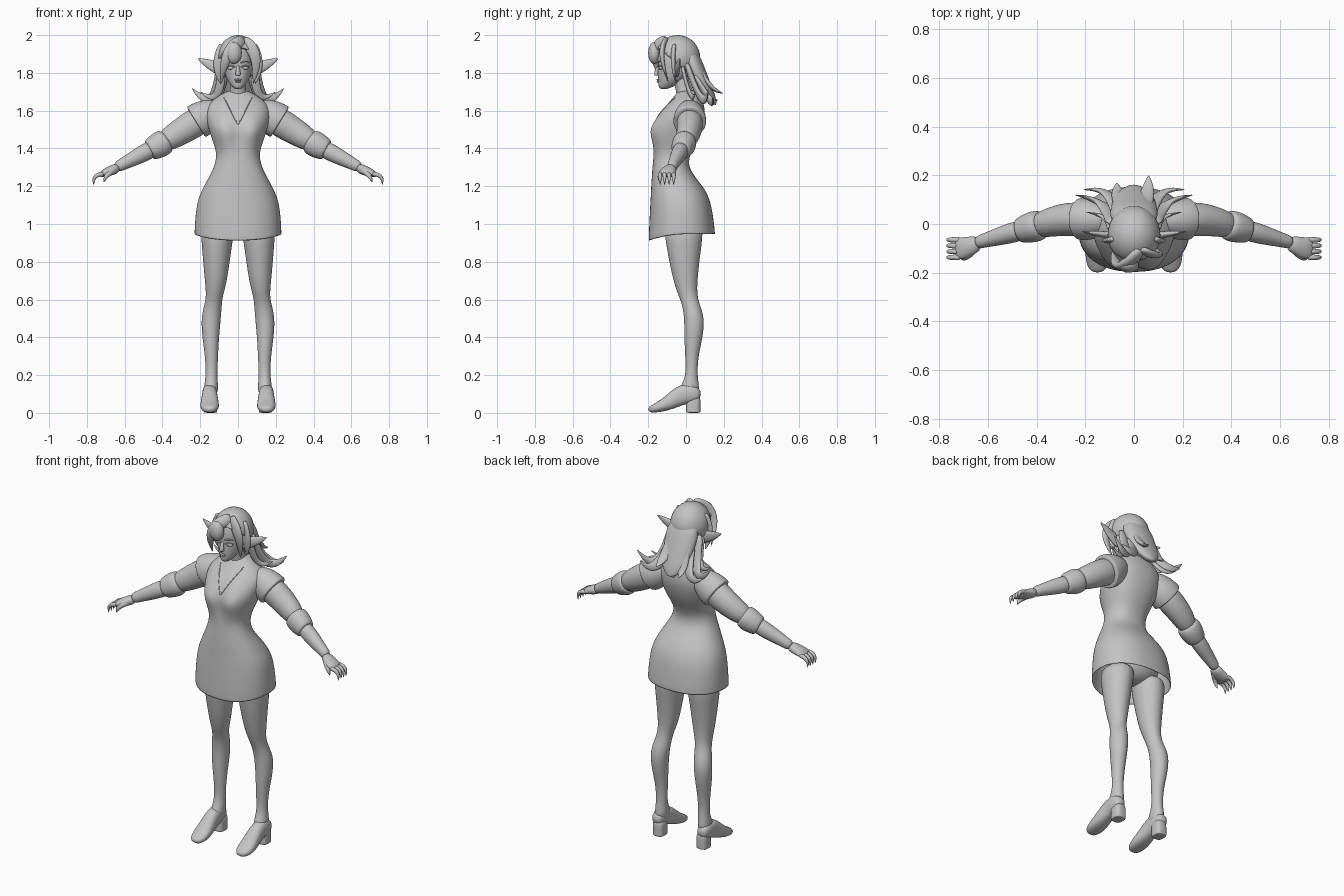
import bpy, bmesh
from math import sin, cos, pi, exp
from mathutils import Vector, Matrix

cube = bpy.data.objects.get("Cube")
if cube:
    bpy.data.objects.remove(cube, do_unlink=True)

SHADE = (.55, .55, .55, 1)
grey = bpy.data.materials.new("plain grey")
grey.use_nodes = True
grey.diffuse_color = SHADE
shader = next(node for node in grey.node_tree.nodes if node.type == 'BSDF_PRINCIPLED')
shader.inputs["Base Color"].default_value = SHADE


def finish(name, bm, mirror=False, smooth=2, shell=0):
    """Turn a bmesh into a smooth object, optionally mirrored and thickened."""
    bmesh.ops.recalc_face_normals(bm, faces=bm.faces[:])
    mesh = bpy.data.meshes.new(name)
    bm.to_mesh(mesh)
    bm.free()
    mesh.materials.append(grey)
    for poly in mesh.polygons:
        poly.use_smooth = True
    obj = bpy.data.objects.new(name, mesh)
    bpy.context.scene.collection.objects.link(obj)
    if mirror:
        obj.modifiers.new("mirror", 'MIRROR')
    if shell:
        solid = obj.modifiers.new("shell", 'SOLIDIFY')
        solid.thickness = shell
        solid.offset = -1
    if smooth:
        subdivision = obj.modifiers.new("smooth", 'SUBSURF')
        subdivision.levels = subdivision.render_levels = smooth
    return obj


def rounded(value, squareness):
    """Superellipse coordinate: a squareness of two gives an ellipse."""
    return abs(value) ** (2 / squareness) * (1 if value >= 0 else -1)


def loft(name, rings, sides=16, flat=False, ref=(0, 1, 0), squareness=2,
         open_start=False, shape=None, **options):
    """Skin rings (x, y, z, half width, half depth), level or across the path."""
    bm = bmesh.new()
    centres = [Vector(ring[:3]) for ring in rings]
    last = len(rings) - 1
    loops = []
    for i, (centre, ring) in enumerate(zip(centres, rings)):
        across, deep = Vector((1, 0, 0)), Vector((0, 1, 0))
        if not flat:
            along = (centres[min(i + 1, last)] - centres[max(i - 1, 0)]).normalized()
            across = Vector(ref).cross(along).normalized()
            deep = along.cross(across)
        loop = []
        for k in range(sides):
            angle = 2 * pi * k / sides
            point = (centre + across * ring[3] * rounded(cos(angle), squareness)
                     + deep * ring[4] * rounded(sin(angle), squareness))
            loop.append(bm.verts.new(shape(point, i) if shape else point))
        loops.append(loop)
    for low, high in zip(loops, loops[1:]):
        for k in range(sides):
            bm.faces.new((low[k], low[k - 1], high[k - 1], high[k]))
    if not open_start:
        bm.faces.new(loops[0])
    bm.faces.new(loops[-1])
    return finish(name, bm, **options)


def level(z, inner, outer, front, back):
    """Level ring given by its extents."""
    return ((inner + outer) / 2, (front + back) / 2, z,
            (outer - inner) / 2, (back - front) / 2)


def centred(rows):
    """Level rings about the middle plane, from height, half width, front and back."""
    return [level(z, -half, half, front, back) for z, half, front, back in rows]


def strand(name, start, bend, tip, width, thick=.45, **options):
    """Bent tapering lock, finger or ear along a quadratic curve."""
    start, bend, tip = Vector(start), Vector(bend), Vector(tip)
    rings = []
    for step in range(8):
        t = step / 7
        point = start * (1 - t) ** 2 + bend * 2 * t * (1 - t) + tip * t * t
        half = width * (1.05 - t ** 3)
        rings.append((*point, half, half * thick))
    loft(name, rings, sides=10, smooth=1, **options)


def ellipsoid(bm, centre, size):
    bmesh.ops.create_uvsphere(bm, u_segments=32, v_segments=20, radius=1,
                              matrix=Matrix.LocRotScale(Vector(centre), None, Vector(size)))


def ball(name, centre, size, **options):
    bm = bmesh.new()
    ellipsoid(bm, centre, size)
    finish(name, bm, smooth=0, **options)


def arm(name, profile):
    """Sleeve or forearm: radii placed by their x along the bent arm line."""
    rings = []
    for x, radius in profile:
        y = .02 - .28 * max(0, x - .3)
        z = 1.54 - .62 * (x - .22) + .1 * max(0, x - .42)
        rings.append((x, y, z, radius, radius * .92))
    loft(name, rings, mirror=True)


# Dress: fitted body with a bust and a hem that dips at the front
def dress_shape(point, i):
    if point.y < 0:
        spread = ((abs(point.x) - .08) / .065) ** 2 + ((point.z - 1.49) / .07) ** 2
        point.y -= .045 * exp(-spread)
    if i == 0:
        point.z -= .9 * min(0, point.y) ** 2
    return point


dress = loft("dress", centred([
    (.94, .233, -.2, .157), (1.1, .223, -.19, .137), (1.17, .197, -.186, .11),
    (1.23, .165, -.183, .065), (1.3, .126, -.178, .01), (1.37, .11, -.17, .02),
    (1.44, .135, -.163, .06), (1.5, .155, -.165, .085), (1.56, .17, -.15, .1),
    (1.61, .17, -.12, .1), (1.65, .145, -.085, .09), (1.68, .1, -.06, .08),
    (1.71, .05, -.035, .055)]), sides=32, flat=True, squareness=2.25,
    open_start=True, shape=dress_shape, shell=.006)

# Neckline trim laid on the front of the dress
worn = dress.evaluated_get(bpy.context.evaluated_depsgraph_get())
trim = []
for k in range(8):
    origin = Vector((.001 + .075 * k / 7, -1, 1.525 + .147 * k / 7))
    hit, spot, normal, face = worn.ray_cast(origin, Vector((0, 1, 0)))
    if hit:
        trim.append((*spot, .003, .004))
loft("neckline_trim", trim, sides=6, mirror=True, smooth=1)

# Hips and legs
loft("hips", centred([(.93, .03, -.05, .03), (.97, .16, -.1, .09),
                      (1.1, .18, -.12, .1)]), flat=True)
loft("legs", [level(*row) for row in (
    (1, .01, .2, -.12, .1), (.9, .03, .195, -.11, .085), (.7, .055, .177, -.07, .06),
    (.62, .08, .168, -.04, .06), (.57, .085, .18, -.02, .075), (.5, .09, .197, -.01, .1),
    (.4, .1, .19, -.01, .09), (.3, .105, .175, -.005, .065), (.2, .11, .17, 0, .06),
    (.15, .105, .18, -.025, .07), (.09, .105, .18, -.05, .07))],
    flat=True, mirror=True)

# Heeled shoes, lofted from the back to the toe
loft("shoes", [(.15, y, (top + sole) / 2, half, (top - sole) / 2) for y, sole, top, half in (
    (.08, .07, .12, .03), (.03, .05, .16, .04), (-.03, .04, .15, .04),
    (-.1, .01, .085, .05), (-.16, 0, .05, .05), (-.2, 0, .03, .025))],
    ref=(0, 0, 1), squareness=2.4, mirror=True)
loft("shoe_heels", [level(z, .11, .18, 0, .077) for z in (0, .005, .05, .1)],
     flat=True, squareness=3, mirror=True)

# Sleeves with a dropped shoulder and a rolled cuff, then the forearm
arm("shoulder_sleeves", [(.09, .05), (.14, .08), (.18, .095), (.216, .097),
                         (.221, .095), (.223, .07)])
arm("upper_sleeves", [(.18, .075), (.24, .078), (.31, .072), (.42, .055)])
arm("rolled_cuffs", [(.375, .05), (.385, .07), (.42, .071), (.46, .06),
                     (.474, .052), (.47, .035)])
arm("forearms", [(.44, .046), (.5, .047), (.56, .04), (.61, .032), (.65, .03)])

# Hands
loft("palms", [(.63, -.075, 1.3, .029, .031), (.68, -.094, 1.28, .026, .042),
               (.71, -.1, 1.268, .021, .047), (.735, -.1, 1.256, .012, .043)], mirror=True)
for k, finger in enumerate(("index", "middle", "ring", "little")):
    y = -.137 + .024 * k
    strand(finger + "_fingers", (.71, y, 1.265), (.775, y, 1.265), (.763, y, 1.205),
           .012, thick=.95, mirror=True)
strand("thumbs", (.65, -.1, 1.285), (.7, -.15, 1.27), (.71, -.14, 1.22),
       .016, thick=.95, mirror=True)

# Neck, head and face
loft("neck", [(0, .01 - .3 * (z - 1.64), z, radius, radius) for z, radius in (
    (1.64, .06), (1.69, .046), (1.74, .04), (1.8, .043))])
loft("head", centred([
    (1.713, .016, -.137, -.1), (1.73, .036, -.147, -.06), (1.76, .057, -.148, -.01),
    (1.8, .073, -.15, .03), (1.85, .08, -.15, .04), (1.9, .08, -.15, .045),
    (1.95, .067, -.13, .03), (1.98, .035, -.09, 0)]), sides=20, flat=True)
strand("nose", (0, -.155, 1.785), (0, -.16, 1.81), (0, -.14, 1.85), .013, thick=.9)
ball("upper_lip", (0, -.147, 1.764), (.02, .009, .005))
ball("lower_lip", (0, -.146, 1.754), (.016, .009, .006))
ball("eyes", (.036, -.132, 1.826), (.019, .012, .01), mirror=True)
for part, z in (("eyelids", 1.83), ("eyebrows", 1.853)):
    strand(part, (.014, -.146, z), (.04, -.15, z + .015), (.063, -.122, z), .004,
           thick=1, mirror=True)
strand("pointed_ears", (.06, -.05, 1.805), (.12, -.045, 1.83), (.215, -.03, 1.877),
       .034, mirror=True)

# Hair cap, trimmed along a sloping hairline
bm = bmesh.new()
ellipsoid(bm, (0, -.045, 1.88), (.108, .12, .12))
bmesh.ops.bisect_plane(bm, geom=bm.verts[:] + bm.edges[:] + bm.faces[:],
                       plane_co=(0, -.12, 1.91), plane_no=(0, .85, 1), clear_inner=True)
finish("hair_cap", bm, smooth=0, shell=.015)

# Hair falling behind the neck
loft("back_hair", centred([
    (1.93, .07, -.04, .05), (1.87, .1, -.03, .085), (1.8, .1, 0, .11),
    (1.7, .085, .065, .15), (1.66, .06, .095, .16), (1.63, .02, .13, .165)]), flat=True)

# Locks at the sides and the nape
strand("side_flicks", (.08, 0, 1.86), (.1, .1, 1.54), (.245, .12, 1.72), .036, mirror=True)
strand("rear_flicks", (.06, .04, 1.8), (.09, .16, 1.58), (.21, .14, 1.67), .034, mirror=True)
strand("forward_flicks", (.09, -.02, 1.84), (.08, .03, 1.6), (.2, .05, 1.7), .024, mirror=True)
for side, x, y, z in (("left", .06, .2, 1.69), ("right", -.07, .17, 1.65),
                      ("middle", -.02, .16, 1.63)):
    strand("nape_lock_" + side, (x / 2, .06, 1.85), (x, .11, z + .02), (x, y, z), .036)

# Fringe swept from the parting, with a raised curl
strand("fringe_right", (.03, -.1, 1.97), (-.07, -.24, 1.95), (-.09, -.11, 1.74), .036, thick=.6)
strand("fringe_left", (.02, -.1, 1.97), (.13, -.16, 1.93), (.08, -.09, 1.74), .034)
strand("temple_locks", (.07, -.06, 1.95), (.13, -.08, 1.85), (.09, -.05, 1.74), .03, mirror=True)
ball("fringe_curl", (-.022, -.168, 1.905), (.042, .032, .058))
